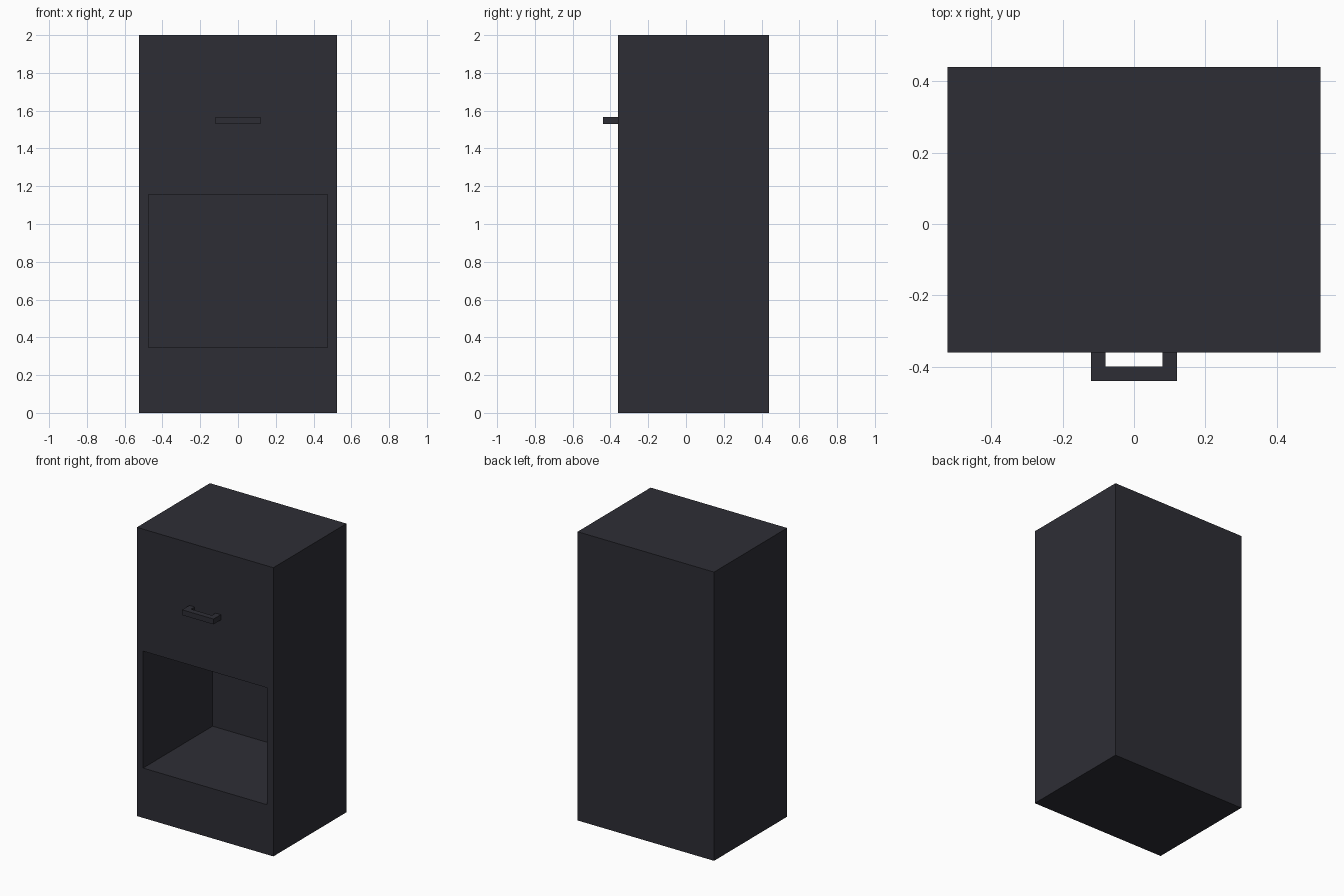
import bpy, bmesh
from mathutils import Vector

if "Cube" in bpy.data.objects:
    bpy.data.objects.remove(bpy.data.objects["Cube"])

mat = bpy.data.materials.new("dark charcoal")
mat.diffuse_color = (0.027, 0.027, 0.036, 1)
mat.use_nodes = True
mat.node_tree.nodes["Principled BSDF"].inputs["Base Color"].default_value = mat.diffuse_color


def finish(bm, name):
    bmesh.ops.recalc_face_normals(bm, faces=bm.faces)
    me = bpy.data.meshes.new(name)
    bm.to_mesh(me)
    bm.free()
    me.materials.append(mat)
    ob = bpy.data.objects.new(name, me)
    bpy.context.collection.objects.link(ob)
    return ob


def box(bm, lo, hi):
    verts = bmesh.ops.create_cube(bm, size=1)["verts"]
    for v in verts:
        v.co = Vector([lo[i] if v.co[i] < 0 else hi[i] for i in range(3)])


# Cabinet body
bm = bmesh.new()
box(bm, (-0.523, -0.36, 0), (0.523, 0.44, 2))
body = finish(bm, "cabinet_body")

# Open compartment cut into the front
bm = bmesh.new()
box(bm, (-0.475, -0.6, 0.345), (0.475, 0.40, 1.155))
cutter = finish(bm, "compartment_cutter")
cutter.hide_render = True
cutter.hide_viewport = True
mod = body.modifiers.new("compartment", "BOOLEAN")
mod.operation = "DIFFERENCE"
mod.solver = "EXACT"
mod.object = cutter

# U-shaped pull handle: plan outline extruded upwards
outline = [(-0.12, -0.36), (-0.12, -0.44), (0.12, -0.44), (0.12, -0.36),
           (0.08, -0.36), (0.08, -0.40), (-0.08, -0.40), (-0.08, -0.36)]
bm = bmesh.new()
face = bm.faces.new([bm.verts.new((x, y, 1.53)) for x, y in outline])
ext = bmesh.ops.extrude_face_region(bm, geom=[face])
bmesh.ops.translate(bm, vec=(0, 0, 0.037),
                    verts=[g for g in ext["geom"] if isinstance(g, bmesh.types.BMVert)])
finish(bm, "pull_handle")
